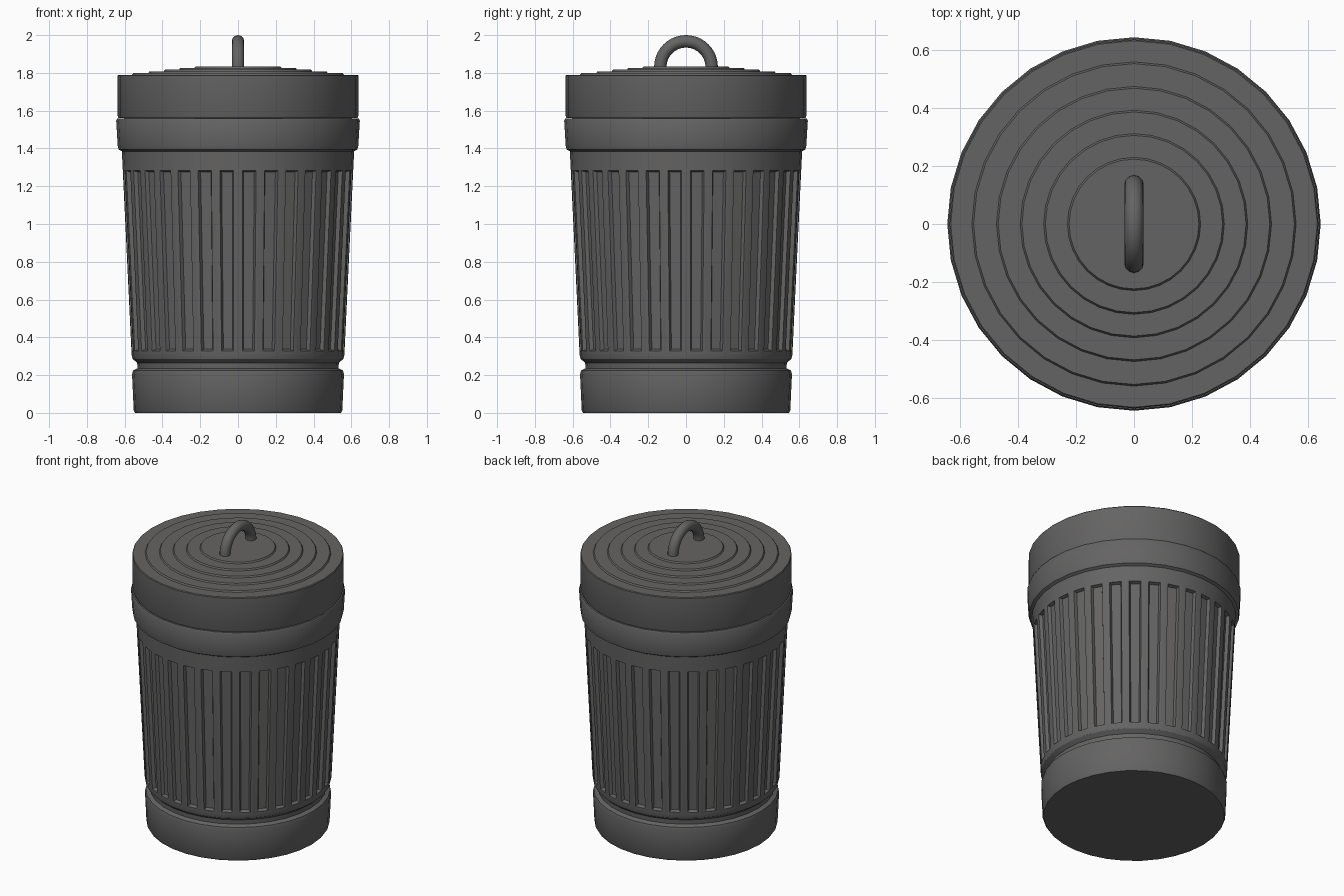
import bpy, bmesh, math
from mathutils import Vector

if "Cube" in bpy.data.objects:
    bpy.data.objects.remove(bpy.data.objects["Cube"])

SIDES = 32
grey = bpy.data.materials.new("dark grey metal")
grey.diffuse_color = (0.13, 0.127, 0.126, 1)
grey.use_nodes = True
grey.node_tree.nodes["Principled BSDF"].inputs["Base Color"].default_value = grey.diffuse_color


def finish(name, bm, angle=30):
    bmesh.ops.recalc_face_normals(bm, faces=bm.faces[:])
    me = bpy.data.meshes.new(name)
    bm.to_mesh(me)
    bm.free()
    me.materials.append(grey)
    ob = bpy.data.objects.new(name, me)
    bpy.context.collection.objects.link(ob)
    bpy.ops.object.select_all(action='DESELECT')
    ob.select_set(True)
    bpy.context.view_layer.objects.active = ob
    bpy.ops.object.shade_smooth_by_angle(angle=math.radians(angle))
    return ob


def lathe(profile):
    """Spin (radius, z) points around z and cap both ends."""
    bm = bmesh.new()
    rings = []
    for r, z in profile:
        rings.append([bm.verts.new((r * math.cos(a), r * math.sin(a), z))
                      for a in (2 * math.pi * i / SIDES for i in range(SIDES))])
    for a, b in zip(rings, rings[1:]):
        for i in range(SIDES):
            j = (i + 1) % SIDES
            bm.faces.new((a[i], a[j], b[j], b[i]))
    bm.faces.new(rings[0][::-1])
    bm.faces.new(rings[-1])
    bm.normal_update()
    return bm


# can: base band, groove, tapered wall and collar
can = lathe([(0.545, 0), (0.552, 0.012), (0.561, 0.205), (0.556, 0.225),
             (0.532, 0.236), (0.534, 0.265), (0.558, 0.286), (0.563, 0.305),
             (0.611, 1.305), (0.615, 1.385), (0.632, 1.395), (0.637, 1.415),
             (0.645, 1.548), (0.640, 1.558), (0.60, 1.56)])

# one sunken flute in every side of the tapered wall
walls = [f for f in can.faces if abs(f.calc_center_median().z - 0.805) < 0.01]
bmesh.ops.inset_individual(can, faces=walls, thickness=0.023, use_even_offset=True)
bmesh.ops.inset_individual(can, faces=walls, thickness=0.008, depth=-0.02,
                           use_even_offset=True)
finish("can_body", can)

# lid: straight skirt and stepped top
lid_profile = [(0.60, 1.56), (0.632, 1.56), (0.637, 1.572), (0.637, 1.785), (0.633, 1.79)]
z = 1.79
for r in (0.56, 0.475, 0.393, 0.312, 0.23):
    lid_profile += [(r, z), (r - 0.006, z + 0.009)]
    z += 0.009
finish("lid", lathe(lid_profile))

# handle: half ring standing on the lid
bm = bmesh.new()
R, tube, steps, around = 0.136, 0.033, 20, 12
prev = None
for s in range(steps + 1):
    t = math.pi * s / steps
    out = Vector((0, math.cos(t), math.sin(t)))
    ring = []
    for k in range(around):
        a = 2 * math.pi * k / around
        p = out * (R + tube * math.cos(a)) + Vector((tube * math.sin(a), 0, 1.831))
        ring.append(bm.verts.new(p))
    if prev:
        for k in range(around):
            n = (k + 1) % around
            bm.faces.new((prev[k], prev[n], ring[n], ring[k]))
    else:
        bm.faces.new(ring)
    prev = ring
bm.faces.new(prev)
finish("lid_handle", bm, 40)
